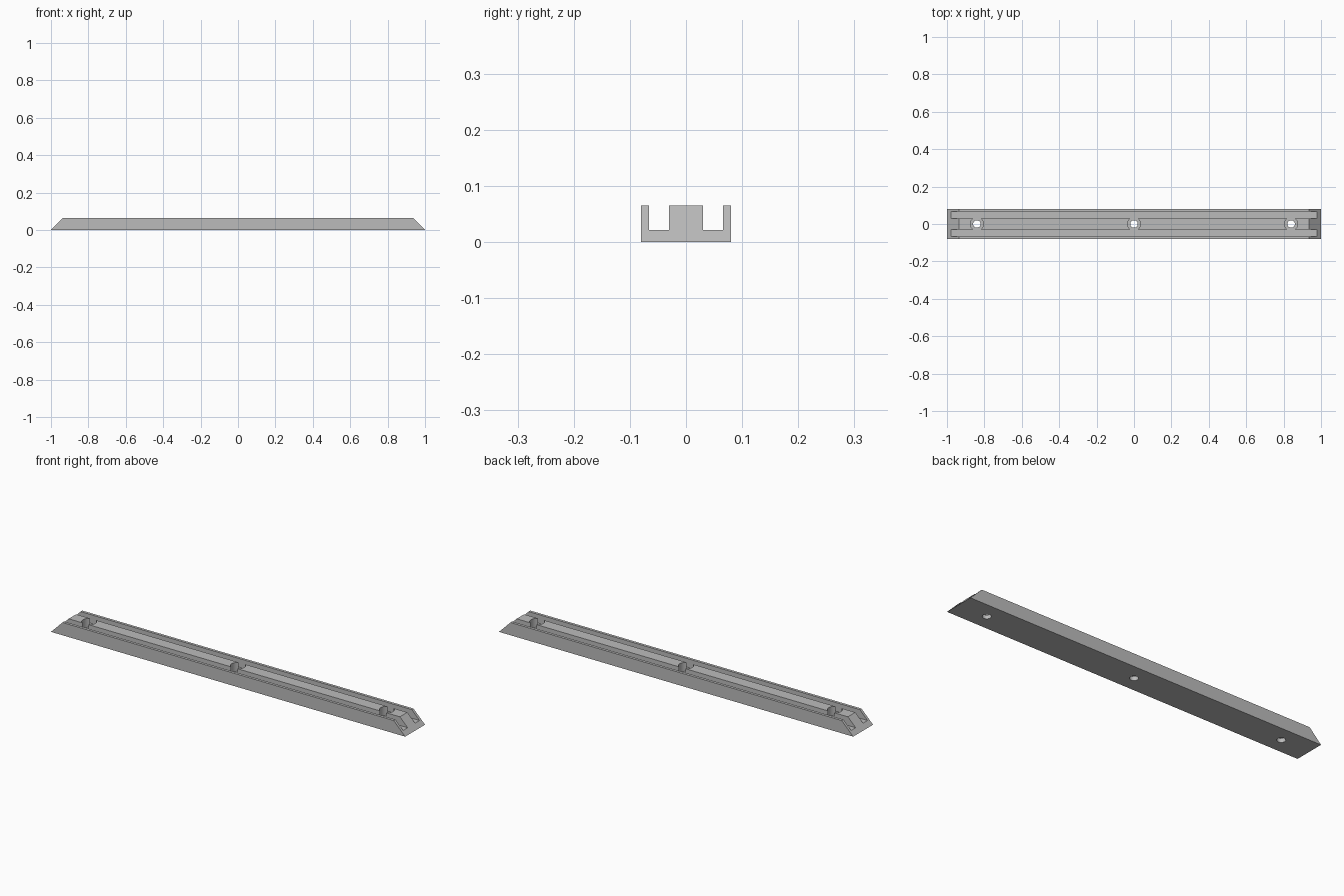
import bpy, bmesh

cube = bpy.data.objects.get("Cube")
if cube:
    bpy.data.objects.remove(cube, do_unlink=True)

HEIGHT, FLOOR = 0.065, 0.021

grey = bpy.data.materials.new("mid grey")
grey.use_nodes = True
colour = (0.5, 0.5, 0.5, 1)
grey.diffuse_color = colour
grey.node_tree.nodes["Principled BSDF"].inputs["Base Color"].default_value = colour


def make_object(name, bm):
    bmesh.ops.recalc_face_normals(bm, faces=bm.faces)
    mesh = bpy.data.meshes.new(name)
    bm.to_mesh(mesh)
    bm.free()
    mesh.materials.append(grey)
    obj = bpy.data.objects.new(name, mesh)
    bpy.context.collection.objects.link(obj)
    return obj


# Rail: a twin-channel section, with both ends mitred at 45 degrees
half = [(0.08, 0), (0.08, HEIGHT), (0.066, HEIGHT), (0.066, FLOOR),
        (0.03, FLOOR), (0.03, HEIGHT)]
profile = half + [(-y, z) for y, z in reversed(half)]
bm = bmesh.new()
ends = [[bm.verts.new((side * (1 - z), y, z)) for y, z in profile]
        for side in (-1, 1)]
for ring in ends:
    bm.faces.new(ring)
for i in range(len(profile)):
    j = (i + 1) % len(profile)
    bm.faces.new((ends[0][i], ends[0][j], ends[1][j], ends[1][i]))
rail = make_object("rail", bm)


# Screw holes: a through hole below a wider counterbore
def drill(x, radius, bottom, top):
    bm = bmesh.new()
    bmesh.ops.create_cone(bm, cap_ends=True, segments=32, radius1=radius,
                          radius2=radius, depth=top - bottom)
    cutter = make_object("hole_cutter", bm)
    cutter.location = (x, 0, (top + bottom) / 2)
    cutter.hide_render = True
    cut = rail.modifiers.new("hole", "BOOLEAN")
    cut.operation, cut.solver, cut.object = "DIFFERENCE", "EXACT", cutter
    bpy.ops.object.modifier_apply(modifier=cut.name)
    bpy.data.objects.remove(cutter, do_unlink=True)


bpy.context.view_layer.objects.active = rail
rail.select_set(True)
for x in (-0.84, 0, 0.84):
    drill(x, 0.035, FLOOR - 0.001, 0.1)
    drill(x, 0.02, -0.05, 0.1)

bpy.ops.object.shade_smooth_by_angle()
